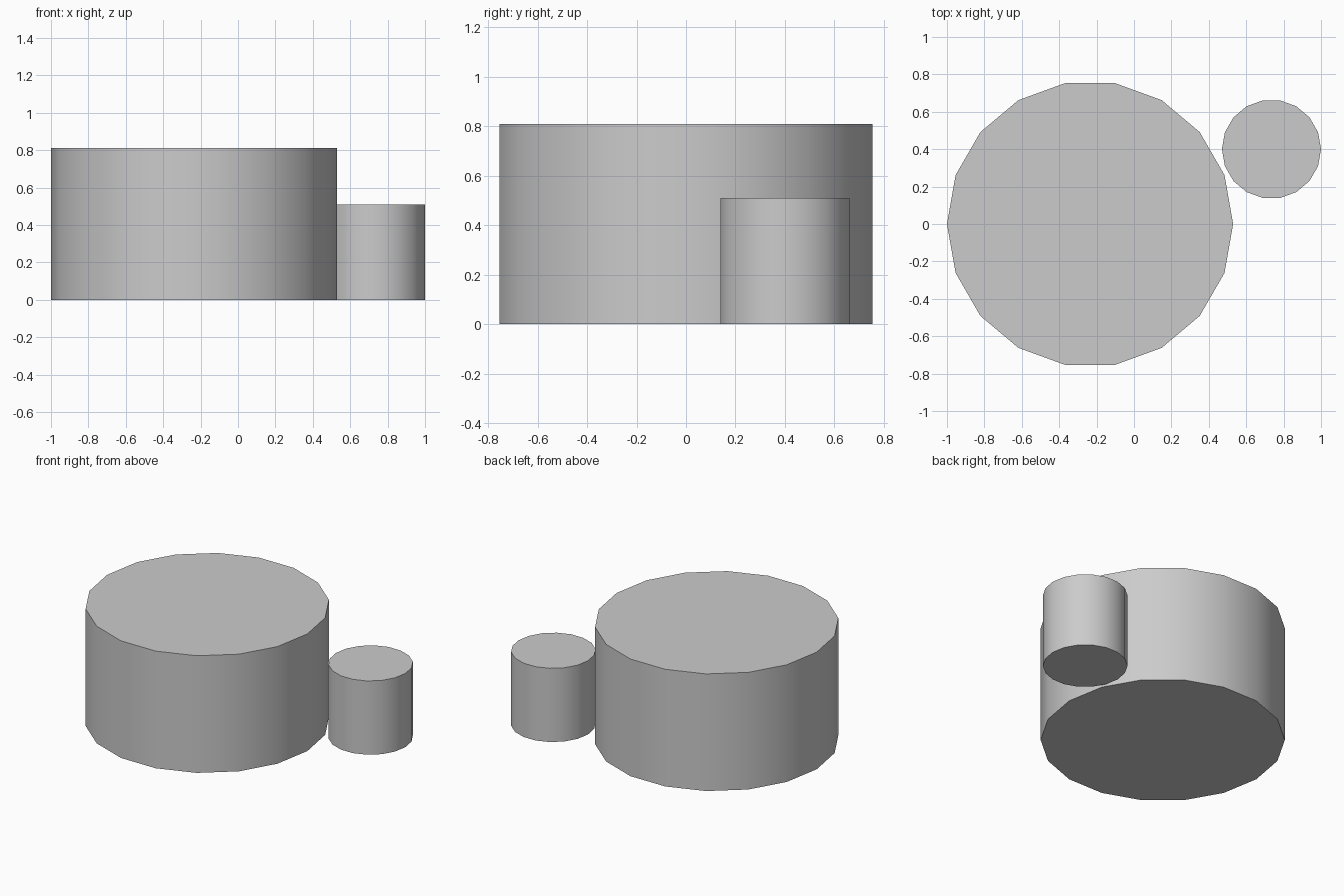
import bpy
import math

cube = bpy.data.objects.get("Cube")
if cube:
    bpy.data.objects.remove(cube, do_unlink=True)

# Single plain grey
GREY = (0.6, 0.6, 0.6, 1.0)
grey = bpy.data.materials.new("light_grey")
grey.use_nodes = True
grey.diffuse_color = GREY
grey.node_tree.nodes["Principled BSDF"].inputs["Base Color"].default_value = GREY


def drum(name, x, y, radius, height):
    """Eighteen-sided upright cylinder standing on the ground, a corner facing +x."""
    bpy.ops.mesh.primitive_cylinder_add(
        vertices=18, radius=radius, depth=height, location=(x, y, height / 2),
        rotation=(0, 0, math.radians(90)))
    obj = bpy.context.object
    obj.name = name
    obj.data.materials.append(grey)
    # Smooth round wall, crisp rims
    bpy.ops.object.shade_smooth_by_angle(angle=math.radians(30))
    return obj


# Wide drum with a small one beside it
drum("large_cylinder", -0.235, 0, 0.765, 0.81)
drum("small_cylinder", 0.735, 0.4, 0.265, 0.51)
